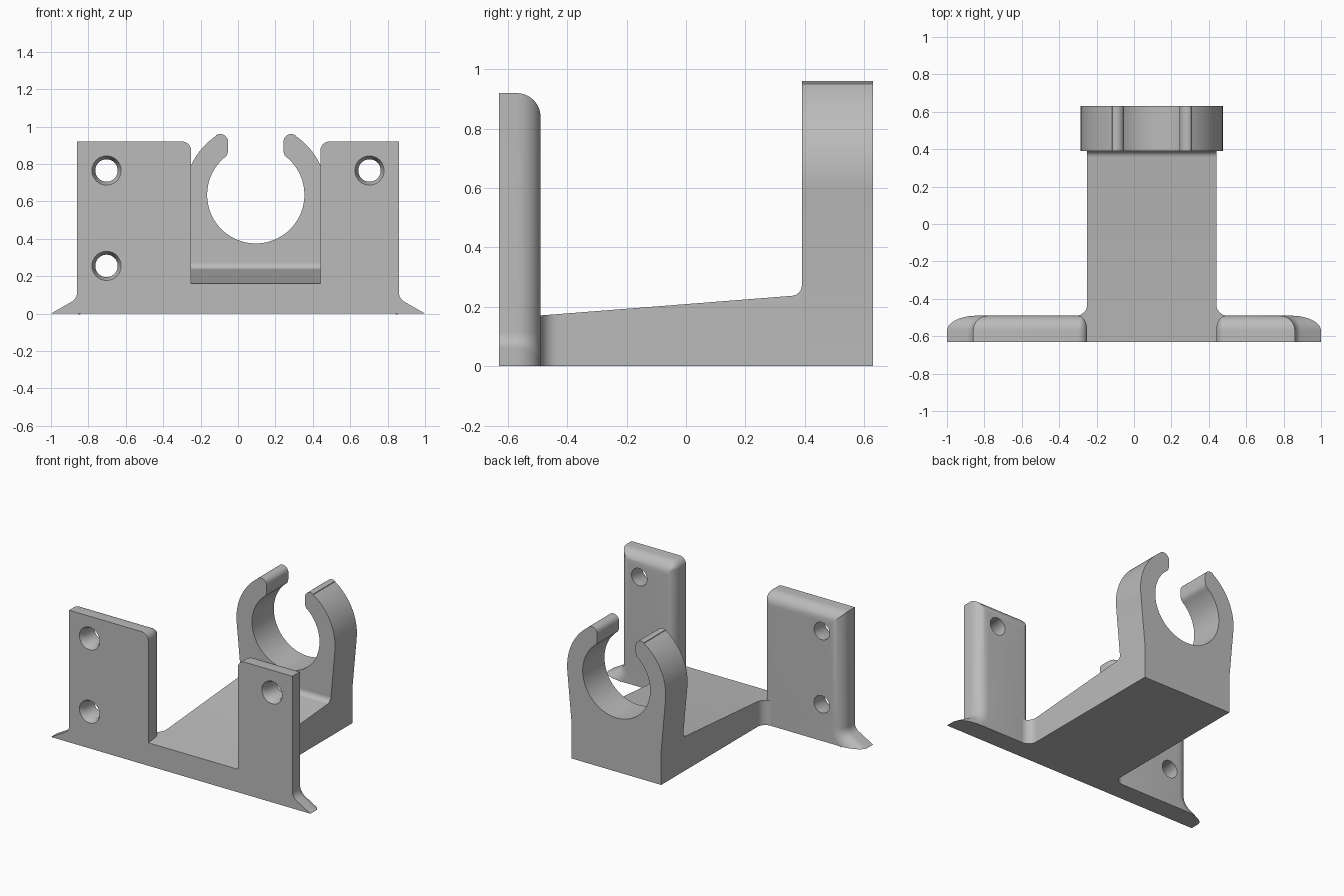
import bpy, bmesh
from math import sin, cos, radians, pi, tau

cube = bpy.data.objects.get("Cube")
if cube:
    bpy.data.objects.remove(cube, do_unlink=True)

grey = bpy.data.materials.new("plain grey")
grey.use_nodes = True
GREY = (0.5, 0.5, 0.5, 1)
grey.diffuse_color = GREY
grey.node_tree.nodes["Principled BSDF"].inputs["Base Color"].default_value = GREY

FRONT, PLATE_BACK, CLIP_FRONT, BACK = -0.63, -0.49, 0.39, 0.63
ARM_X = (-0.25, 0.44)
CENTRE_X, CENTRE_Z = 0.095, 0.635


def arc(cx, cy, r, start, end, n):
    """Points on an arc, angles in degrees."""
    steps = [radians(start + (end - start) * i / n) for i in range(n + 1)]
    return [(cx + r * cos(a), cy + r * sin(a)) for a in steps]


def loft(name, rings):
    """Skin a stack of matching rings and cap both ends."""
    bm = bmesh.new()
    loops = [[bm.verts.new(p) for p in ring] for ring in rings]
    for a, b in zip(loops, loops[1:]):
        for i in range(len(a)):
            j = (i + 1) % len(a)
            bm.faces.new((a[i], a[j], b[j], b[i]))
    bm.faces.new(loops[0])
    bm.faces.new(loops[-1])
    bmesh.ops.recalc_face_normals(bm, faces=bm.faces)
    mesh = bpy.data.meshes.new(name)
    bm.to_mesh(mesh)
    bm.free()
    mesh.materials.append(grey)
    obj = bpy.data.objects.new(name, mesh)
    bpy.context.collection.objects.link(obj)
    return obj


def activate(obj):
    bpy.ops.object.select_all(action='DESELECT')
    obj.select_set(True)
    bpy.context.view_layer.objects.active = obj


def smooth(obj):
    activate(obj)
    bpy.ops.object.shade_smooth_by_angle(angle=radians(30))


def cut_hole(plate, x, z):
    """Drill a countersunk screw hole from the front."""
    profile = [(FRONT - 0.02, 0.087), (FRONT + 0.04, 0.06), (-0.4, 0.06)]
    cutter = loft("hole_cutter", [
        [(x + r * cos(tau * i / 48), y, z + r * sin(tau * i / 48)) for i in range(48)]
        for y, r in profile])
    cutter.hide_render = True
    mod = plate.modifiers.new("hole", 'BOOLEAN')
    mod.operation = 'DIFFERENCE'
    mod.solver = 'EXACT'
    mod.object = cutter
    activate(plate)
    bpy.ops.object.modifier_apply(modifier=mod.name)
    bpy.data.objects.remove(cutter, do_unlink=True)


def plate_outline(inner, d):
    """Plate with a flared foot, its outline drawn in by d."""
    outer, top, foot_r = 0.86, 0.92, 0.06
    u, r = inner + 0.625 * d, max(0.05 - d, 0.008)
    return ([(1 - 2 * d, 0)]
            + arc(outer + foot_r, 0.115, foot_r + d, 240, 180, 8)
            + [(outer - d, top - d)]
            + arc(u + r, top - d - r, r, 90, 180, 8)
            + [(u, 0)])


# Mounting plates with rounded back edges
ROUND = 0.08
layers = [(FRONT, 0)]
for i in range(11):
    a = pi / 2 * i / 10
    layers.append((PLATE_BACK - ROUND + ROUND * sin(a), ROUND * (1 - cos(a))))

for name, side, inner, holes in (
        ("right_plate", -1, -ARM_X[0], (0.255, 0.765)),
        ("left_plate", 1, ARM_X[1], (0.765,))):
    plate = loft(name, [[(side * u, y, z) for u, z in plate_outline(inner, d)]
                        for y, d in layers])
    for z in holes:
        cut_hole(plate, side * 0.703, z)
    smooth(plate)

    # Concave fillet where the arm meets the plate
    f = 0.06
    outline = arc(inner + f, PLATE_BACK + f, f, 270, 180, 10)
    outline += [(inner - 0.01, PLATE_BACK + f), (inner - 0.01, -0.6), (inner + f, -0.6)]
    smooth(loft(name + "_fillet", [
        [(side * u, y, 0) for u, y in outline],
        [(side * u, y, 0.16 + 0.078 * (y - FRONT)) for u, y in outline]]))

# Sloping arm, curving up into the clip
side_profile = [(FRONT, 0), (CLIP_FRONT, 0)]
side_profile += arc(CLIP_FRONT - 0.035, 0.272, 0.035, 0, -85, 8)
side_profile += [(FRONT, 0.16)]
smooth(loft("arm", [[(x, y, z) for y, z in side_profile] for x in ARM_X]))

# Open ring clip on a tapering block
half = [(0.345, -CENTRE_Z), (0.345, -0.395)]
half += arc(0, 0, 0.38, -6, 56, 20)
half += arc(0.19, 0.283, 0.042, 60, 180, 12)
half += [(0.148, 0.24), (0.15, 0.224)]
half += arc(0, 0, 0.26, 53, -90, 40)
outline = half + [(-x, z) for x, z in reversed(half[:-1])]
smooth(loft("clip", [[(CENTRE_X + x, y, CENTRE_Z + z) for x, z in outline]
                     for y in (CLIP_FRONT, BACK)]))
